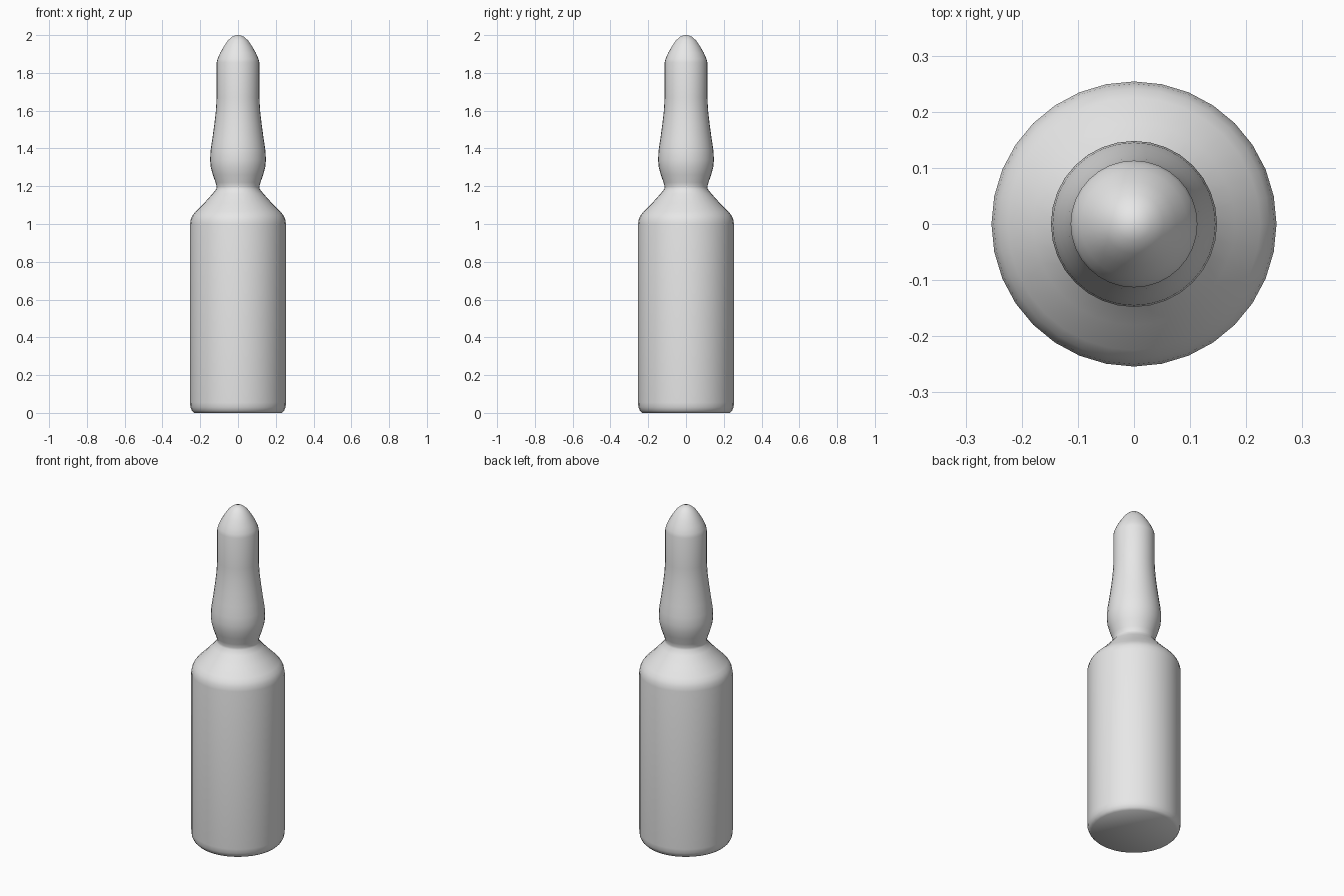
import bpy
import bmesh
import math

cube = bpy.data.objects.get("Cube")
if cube:
    bpy.data.objects.remove(cube, do_unlink=True)

SIDES = 32

# Half outlines as (radius, height), from the base up to the tip
BASE = [(0, 0), (0.232, 0), (0.244, 0.012), (0.252, 0.03), (0.254, 0.055)]
SHOULDER = [(0.254, 1.0), (0.25, 1.025), (0.241, 1.045), (0.225, 1.066),
            (0.18, 1.11), (0.135, 1.16), (0.115, 1.185)]
BULB = [(0.113, 1.197), (0.119, 1.22), (0.133, 1.26), (0.144, 1.3),
        (0.148, 1.34), (0.145, 1.39), (0.136, 1.45), (0.125, 1.53),
        (0.117, 1.6), (0.113, 1.67)]
TIP = [(0.113, 1.855), (0.108, 1.875), (0.095, 1.905), (0.075, 1.94),
       (0.053, 1.972), (0.03, 1.992), (0.012, 1.999), (0, 2.0)]

# Clear glass colour
glass = bpy.data.materials.new("pale_grey_glass")
glass.use_nodes = True
colour = (0.8, 0.8, 0.8, 1)
glass.diffuse_color = colour
glass.node_tree.nodes["Principled BSDF"].inputs["Base Color"].default_value = colour


def lathe(name, outline, material):
    """Spin an outline round the z axis into one smooth closed surface."""
    bm = bmesh.new()
    verts = [bm.verts.new((r, 0, z)) for r, z in outline]
    edges = [bm.edges.new(pair) for pair in zip(verts, verts[1:])]
    bmesh.ops.spin(bm, geom=verts + edges, cent=(0, 0, 0), axis=(0, 0, 1),
                   angle=math.tau, steps=SIDES)
    bmesh.ops.remove_doubles(bm, verts=bm.verts, dist=0.0005)
    bmesh.ops.recalc_face_normals(bm, faces=bm.faces)
    for face in bm.faces:
        face.smooth = True
    mesh = bpy.data.meshes.new(name)
    bm.to_mesh(mesh)
    bm.free()
    mesh.materials.append(material)
    obj = bpy.data.objects.new(name, mesh)
    bpy.context.collection.objects.link(obj)
    return obj


# Glass ampoule: cylindrical body, sloped shoulder, pinched neck, bulb and tip
lathe("ampoule", BASE + SHOULDER + BULB + TIP, glass)
